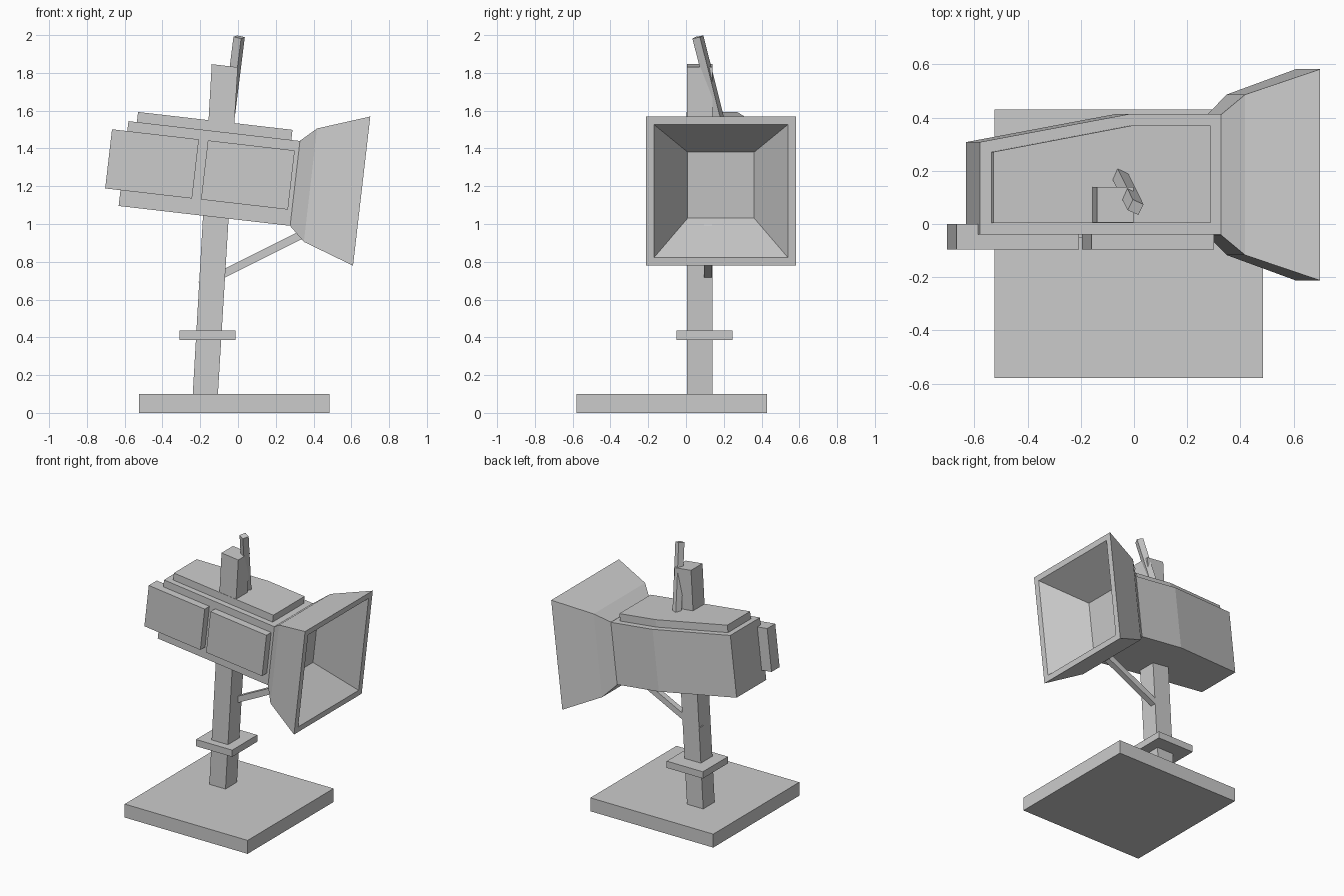
import bpy, bmesh
from math import radians
from mathutils import Matrix, Vector

if "Cube" in bpy.data.objects:
    bpy.data.objects.remove(bpy.data.objects["Cube"])

# Head frame: local x along the head, tilted down towards +x
HEAD = Matrix.Translation((0.302, 0, 1.215)) @ Matrix.Rotation(radians(6.6), 4, 'Y')
I = Matrix.Identity(4)


def loft(name, rings, matrix=I):
    """Skin equal-length rings of points and cap both ends."""
    bm = bmesh.new()
    vs = [[bm.verts.new(matrix @ Vector(p)) for p in r] for r in rings]
    n = len(vs[0])
    for a, b in zip(vs, vs[1:]):
        for i in range(n):
            j = (i + 1) % n
            bm.faces.new((a[i], a[j], b[j], b[i]))
    bm.faces.new(vs[0][::-1])
    bm.faces.new(vs[-1])
    bmesh.ops.recalc_face_normals(bm, faces=bm.faces)
    me = bpy.data.meshes.new(name)
    bm.to_mesh(me)
    bm.free()
    ob = bpy.data.objects.new(name, me)
    bpy.context.collection.objects.link(ob)
    return ob


def plan(name, pts, z0, z1, matrix=I):
    """Extrude an xy outline between two heights."""
    return loft(name, [[(x, y, z) for x, y in pts] for z in (z0, z1)], matrix)


def box(name, x, y, z, matrix=I):
    return plan(name, [(x[0], y[0]), (x[1], y[0]), (x[1], y[1]), (x[0], y[1])], *z, matrix)


def bar(name, a, b, size, side):
    """Square bar from a to b, one pair of faces turned towards side."""
    a, b = Vector(a), Vector(b)
    d = (b - a).normalized()
    u = Vector(side)
    u = (u - d * u.dot(d)).normalized() * size / 2
    v = d.cross(u)
    return loft(name, [[p + u + v, p - u + v, p - u - v, p + u - v] for p in (a, b)])


# Base and collar
box("base", (-0.525, 0.485), (-0.58, 0.43), (0, 0.10))
box("collar", (-0.31, -0.013), (-0.05, 0.245), (0.385, 0.435))

# Leaning post
post = [(-0.24, 0.09), (-0.107, 0.09), (-0.001, 1.83), (-0.139, 1.846)]
loft("post", [[(x, y, z) for x, z in post] for y in (0.005, 0.14)])

# Head body and roof plate, with the tapered back side
plan("head_body", [(-0.914, -0.04), (0, -0.04), (0, 0.414), (-0.345, 0.414), (-0.914, 0.308)],
     -0.226, 0.226, HEAD)
plan("roof_plate", [(-0.869, 0.003), (-0.046, 0.003), (-0.046, 0.37), (-0.345, 0.37), (-0.869, 0.271)],
     0.20, 0.28, HEAD)

# Two side panels
for name, x in (("rear_panel", -0.764), ("front_panel", -0.253)):
    box(name, (x - 0.2315, x + 0.2315), (-0.095, 0), (-0.142, 0.173), HEAD)

# Flared hood with a recessed opening: (x, half size) of each square ring
hood = [(0, 0.227), (0.082, 0.302), (0.355, 0.3975), (0.355, 0.355), (0.082, 0.176)]
loft("hood", [[(x, 0.185 + s * h, t * h) for s, t in ((-1, -1), (1, -1), (1, 1), (-1, 1))]
              for x, h in hood], HEAD)

# Strut from post to hood, and the leaning lever on top
bar("strut", (-0.20, 0.117, 0.675), (0.415, 0.117, 0.982), 0.043, (0, 1, 0))
bar("lever", (-0.054, 0.184, 1.51), (0.006, 0.063, 1.99), 0.045, (0.41, 0.91, 0))
